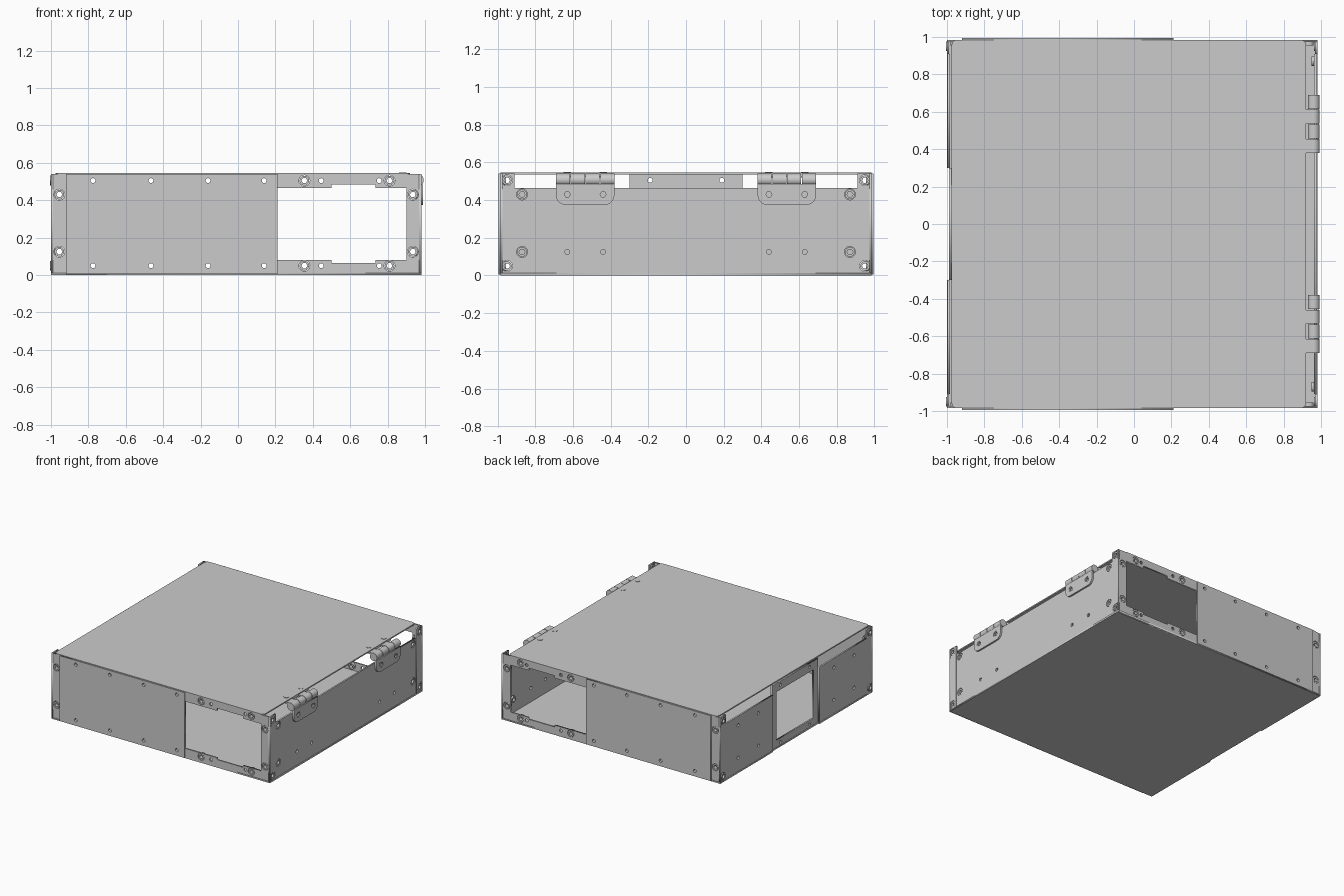
import bpy
from math import sin, cos, pi
from mathutils import Matrix

if "Cube" in bpy.data.objects:
    bpy.data.objects.remove(bpy.data.objects["Cube"])

# Local (u, v, w) axes mapped on to the three panel directions
AXES = {
    "front": Matrix(((1, 0, 0), (0, 0, -1), (0, 1, 0))),
    "side": Matrix(((0, 0, 1), (1, 0, 0), (0, 1, 0))),
    "top": Matrix.Identity(3),
}


def circle(u, v, r, n=20):
    return [(u + r * cos(2 * pi * i / n), v + r * sin(2 * pi * i / n)) for i in range(n)]


def rect(u0, u1, v0, v1, r=0):
    if not r:
        return [(u0, v0), (u1, v0), (u1, v1), (u0, v1)]
    pts = []
    corners = ((u1 - r, v1 - r), (u0 + r, v1 - r), (u0 + r, v0 + r), (u1 - r, v0 + r))
    for k, (u, v) in enumerate(corners):
        for i in range(6):
            a = (k + i / 5) * pi / 2
            pts.append((u + r * cos(a), v + r * sin(a)))
    return pts


def plate(name, loops, facing, lo, hi):
    """Sheet cut from closed loops (inner loops are holes), lying between lo and hi on its normal axis."""
    cu = bpy.data.curves.new(name, 'CURVE')
    cu.dimensions, cu.fill_mode, cu.extrude = '2D', 'BOTH', (hi - lo) / 2
    for pts in loops:
        s = cu.splines.new('POLY')
        s.points.add(len(pts) - 1)
        for p, (u, v) in zip(s.points, pts):
            p.co = (u, v, 0, 1)
        s.use_cyclic_u = True
    tmp = bpy.data.objects.new(name + "_outline", cu)
    bpy.context.collection.objects.link(tmp)
    bpy.context.view_layer.update()
    me = bpy.data.meshes.new_from_object(tmp.evaluated_get(bpy.context.evaluated_depsgraph_get()))
    bpy.data.objects.remove(tmp)
    m = AXES[facing].to_4x4()
    m.translation["xyz".index({"front": "y", "side": "x", "top": "z"}[facing])] = (lo + hi) / 2
    me.transform(m)
    ob = bpy.data.objects.new(name, me)
    bpy.context.collection.objects.link(ob)
    return ob


def holes(us, vs, r):
    return [circle(u, v, r) for u in us for v in vs]


def nuts(us, vs):
    return [c for u in us for v in vs for c in (circle(u, v, 0.026), circle(u, v, 0.016, 6))]


# Floor, notched where the left frame is set back
plate("floor", [[(-1, -0.985), (0.98, -0.985), (0.98, 0.985), (-1, 0.985), (-1, 0.3),
                 (-0.99, 0.3), (-0.99, -0.3), (-1, -0.3)]], "top", 0, 0.012)
# Lid
plate("lid", [rect(-0.975, 0.92, -0.985, 0.985, 0.03)], "top", 0.535, 0.545)

# Front and back panels: frame with window, outer cover sheet and press nuts
window = [(0.21, 0.08), (0.5, 0.08), (0.5, 0.065), (0.735, 0.065), (0.735, 0.08), (0.9, 0.08),
          (0.9, 0.465), (0.735, 0.465), (0.735, 0.485), (0.5, 0.485), (0.5, 0.465), (0.21, 0.465)]
cover_holes = holes((-0.775, -0.465, -0.16, 0.14), (0.05, 0.505), 0.013)
frame_holes = holes((0.445, 0.755), (0.05, 0.505), 0.013)
nut_holes = holes((-0.955, 0.935), (0.125, 0.43), 0.029) + holes((0.355, 0.81), (0.05, 0.505), 0.029)
nut_rings = nuts((-0.955, 0.935), (0.125, 0.43)) + nuts((0.355, 0.81), (0.05, 0.505))
for s, end in ((-1, "front"), (1, "back")):
    def layer(name, loops, a, b):
        plate(f"{end}_{name}", loops, "front", min(s * a, s * b), max(s * a, s * b))
    layer("panel", [rect(-1, 0.98, 0, 0.54), window] + cover_holes + frame_holes + nut_holes, 0.973, 0.985)
    layer("cover", [rect(-0.92, 0.21, 0.005, 0.54)] + cover_holes, 0.985, 0.994)
    layer("nuts", nut_rings, 0.955, 0.984)

    # Corner flanges folded round on to both sides
    u0, u1 = sorted((s * 0.91, s * 0.985))
    for side, a, b in (("right", 0.968, 0.98), ("left", -1, -0.988)):
        plate(f"{end}_{side}_corner_flange",
              [rect(u0, u1, 0, 0.54)] + holes([s * 0.95], (0.05, 0.505), 0.029), "side", a, b)
        c = (a + b) / 2
        plate(f"{end}_{side}_corner_nuts", nuts([s * 0.95], (0.05, 0.505)), "side", c - 0.012, c + 0.005)

    # Left outer wall halves
    u0, u1 = sorted((s * 0.3, s * 0.91))
    plate(f"left_wall_{end}", [rect(u0, u1, 0.005, 0.465)]
          + holes((s * 0.49, s * 0.75), (0.125, 0.39), 0.013), "side", -0.998, -0.985)

# Left centre frame with window
plate("left_window_frame", [rect(-0.3, 0.3, 0, 0.535), rect(-0.24, 0.24, 0.07, 0.465)]
      + holes((-0.19, 0.19), (0.505, 0.035), 0.013), "side", -0.988, -0.976)

# Right wall below the hinge gap
plate("right_wall", [rect(-0.91, 0.91, 0.005, 0.465)]
      + holes((-0.87, 0.87), (0.125, 0.43), 0.029)
      + holes((-0.63, -0.44, 0.44, 0.63), [0.125], 0.013), "side", 0.963, 0.976)
plate("right_wall_nuts", nuts((-0.87, 0.87), (0.125, 0.43)), "side", 0.95, 0.974)

# Two hinges: wall leaf, lid leaf, knuckles, screws and rivets
for n, c in enumerate((-0.535, 0.535), 1):
    leaf = rect(c - 0.155, c + 0.155, 0.375, 0.6, 0.05)
    leaf = [(u, min(v, 0.485)) for u, v in leaf if v < 0.5]
    leaf += [(c - 0.155, 0.485), (c + 0.155, 0.485)]
    leaf = [p for p in leaf if p[1] < 0.484]
    mid = sorted([p for p in leaf], key=lambda p: p[0])
    leaf = [(c - 0.155, 0.485)] + mid + [(c + 0.155, 0.485)]
    screws = [c - 0.095, c + 0.095]
    plate(f"hinge_{n}_wall_leaf", [leaf] + holes(screws, [0.43], 0.022), "side", 0.976, 0.99)
    plate(f"hinge_{n}_screws", nuts(screws, [0.43]), "side", 0.965, 0.986)
    for k in range(4):
        y0 = c - 0.155 + k * 0.0785
        front = (y0 + 0.0745) * -1, y0 * -1
        # Rolled knuckle
        bpy.ops.mesh.primitive_cylinder_add(vertices=24, radius=0.032, depth=0.0745,
                                            location=(0.961, y0 + 0.037, 0.508), rotation=(pi / 2, 0, 0))
        bpy.context.object.name = f"hinge_{n}_knuckle_{k + 1}"
        bpy.ops.object.shade_smooth_by_angle()
        if k % 2 == 0:
            plate(f"hinge_{n}_lid_tab_{k + 1}", [rect(0.9, 0.96, y0, y0 + 0.0745)], "top", 0.524, 0.537)
    plate(f"hinge_{n}_lid_leaf", [rect(0.83, 0.92, c - 0.155, c + 0.155, 0.03)], "top", 0.522, 0.535)
    plate(f"hinge_{n}_lid_rivets", holes([0.88], screws, 0.02), "top", 0.52, 0.548)
